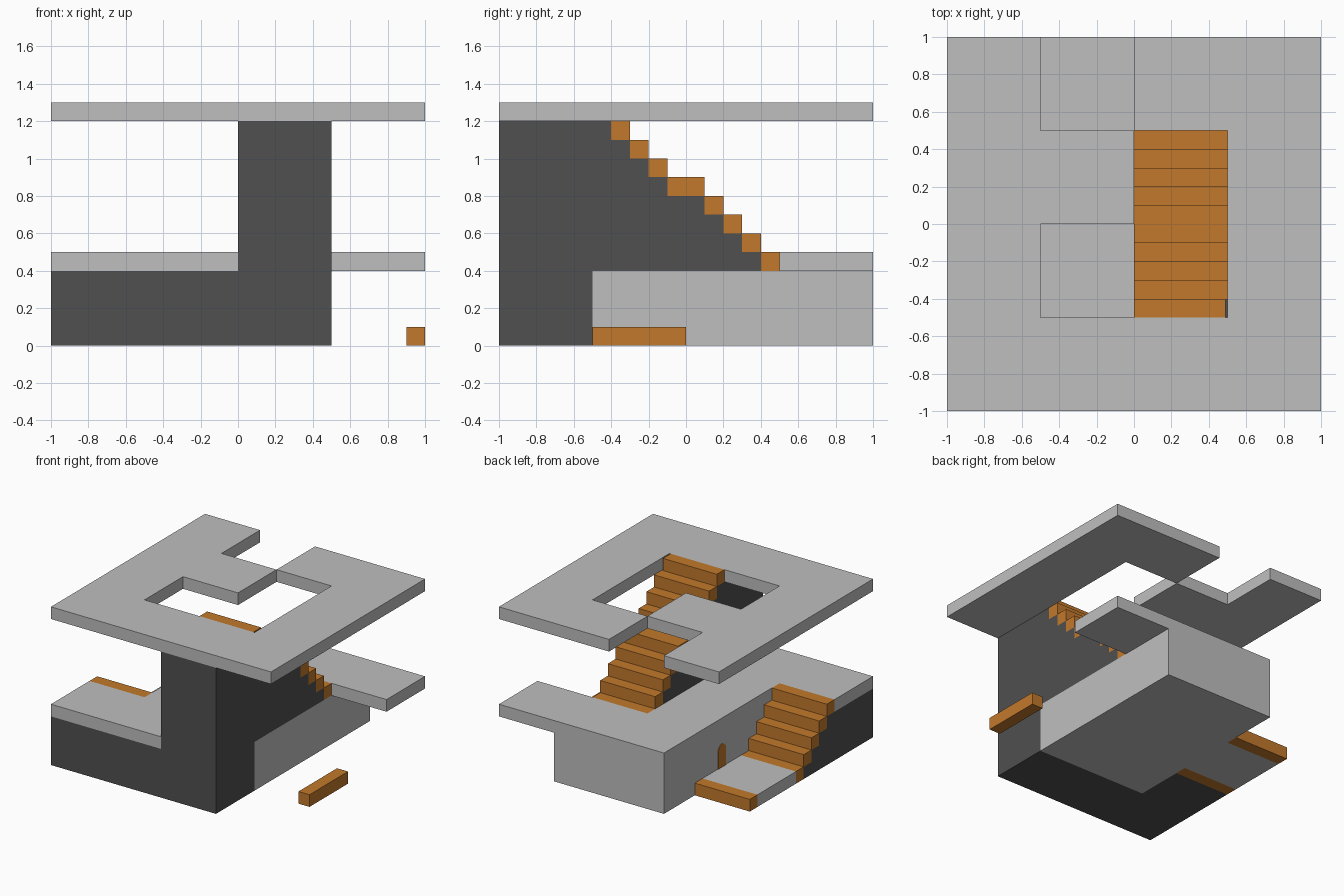
import bpy
import bmesh
import math
from mathutils import Vector

cube = bpy.data.objects.get("Cube")
if cube:
    bpy.data.objects.remove(cube, do_unlink=True)


def material(name, r, g, b):
    m = bpy.data.materials.new(name)
    m.use_nodes = True
    m.diffuse_color = (r, g, b, 1)
    bsdf = next(n for n in m.node_tree.nodes if n.type == 'BSDF_PRINCIPLED')
    bsdf.inputs["Base Color"].default_value = (r, g, b, 1)
    return m


LIGHT = material("light_grey", 0.52, 0.52, 0.52)
DARK = material("dark_grey", 0.08, 0.08, 0.08)
ORANGE = material("orange", 0.54, 0.19, 0.025)


def prism(name, profile, axis, lo, hi, mat):
    """Extrude a flat outline along x (profile is y, z) or z (profile is x, y)."""
    bm = bmesh.new()
    if axis == 'x':
        pts, move = [(lo, a, b) for a, b in profile], Vector((hi - lo, 0, 0))
    else:
        pts, move = [(a, b, lo) for a, b in profile], Vector((0, 0, hi - lo))
    face = bm.faces.new([bm.verts.new(p) for p in pts])
    ext = bmesh.ops.extrude_face_region(bm, geom=[face], use_keep_orig=True)
    bmesh.ops.translate(bm, vec=move,
                        verts=[v for v in ext["geom"] if isinstance(v, bmesh.types.BMVert)])
    bmesh.ops.recalc_face_normals(bm, faces=bm.faces)
    me = bpy.data.meshes.new(name)
    bm.to_mesh(me)
    bm.free()
    me.materials.append(mat)
    ob = bpy.data.objects.new(name, me)
    bpy.context.collection.objects.link(ob)
    return ob


def box(name, x0, x1, y0, y1, z0, z1, mat):
    return prism(name, [(x0, y0), (x1, y0), (x1, y1), (x0, y1)], 'z', z0, z1, mat)


def flight(name, x0, x1, y, top, treads, inset=0.0):
    """Orange treads descending towards +y; returns the stepped line underneath them."""
    line = []
    for i, depth in enumerate(treads):
        z = top - 0.1 * (i + 1)
        box(f"{name}_step_{i + 1}", x0, x1 - (inset if i == 0 else 0),
            y, y + depth, z, z + 0.1, ORANGE)
        line += [(y, z), (y + depth, z)]
        y += depth
    return line


# Upper floor slab: stair opening and back notch meet at one corner
prism("upper_floor", [(-1, -1), (1, -1), (1, 1), (0, 1), (0, .5), (.5, .5), (.5, -.5),
                      (-.5, -.5), (-.5, 0), (0, 0), (0, .5), (-.5, .5), (-.5, 1), (-1, 1)],
      'z', 1.2, 1.3, LIGHT)

# Middle floor slab wrapping around the upper stair
prism("middle_floor", [(-1, -1), (0, -1), (0, .5), (1, .5), (1, 1), (-.5, 1),
                       (-.5, -.5), (-1, -.5)], 'z', 0.4, 0.5, LIGHT)

# Ground storey: light room block and dark front wall
box("room_block", -.5, .5, -.5, 1, 0, .4, LIGHT)
box("front_wall", -1, 0, -1, -.5, 0, .4, DARK)

# Upper stair with a wide landing tread, on a dark stepped core
line = flight("upper_stair", 0, .5, -.5, 1.3, [.1, .1, .1, .1, .2, .1, .1, .1, .1], 0.01)
prism("upper_stair_core", [(-1, 0), (-1, 1.2)] + line[:-1] + [(-.5, .4), (-.5, 0)],
      'x', 0, .5, DARK)

# Lower stair on its own dark core
line = flight("lower_stair", -1, -.5, -.5, .5, [.1] * 5)
prism("lower_stair_core", [(-.5, 0)] + line[:-1], 'x', -1, -.5, DARK)

# Entrance landing with its edge step, and a separate step on the other side
box("entrance_landing", -1, -.5, 0, .5, 0, .1, LIGHT)
box("entrance_step", -1, -.5, .5, .6, 0, .1, ORANGE)
box("side_step", .9, 1, -.5, 0, 0, .1, ORANGE)

# Small arched door beside the landing
arch = [(.25 + .05 * math.cos(math.pi * i / 10), .24 + .05 * math.sin(math.pi * i / 10))
        for i in range(11)]
prism("arched_door", [(.2, .1), (.3, .1)] + arch, 'x', -.505, -.5, ORANGE)
